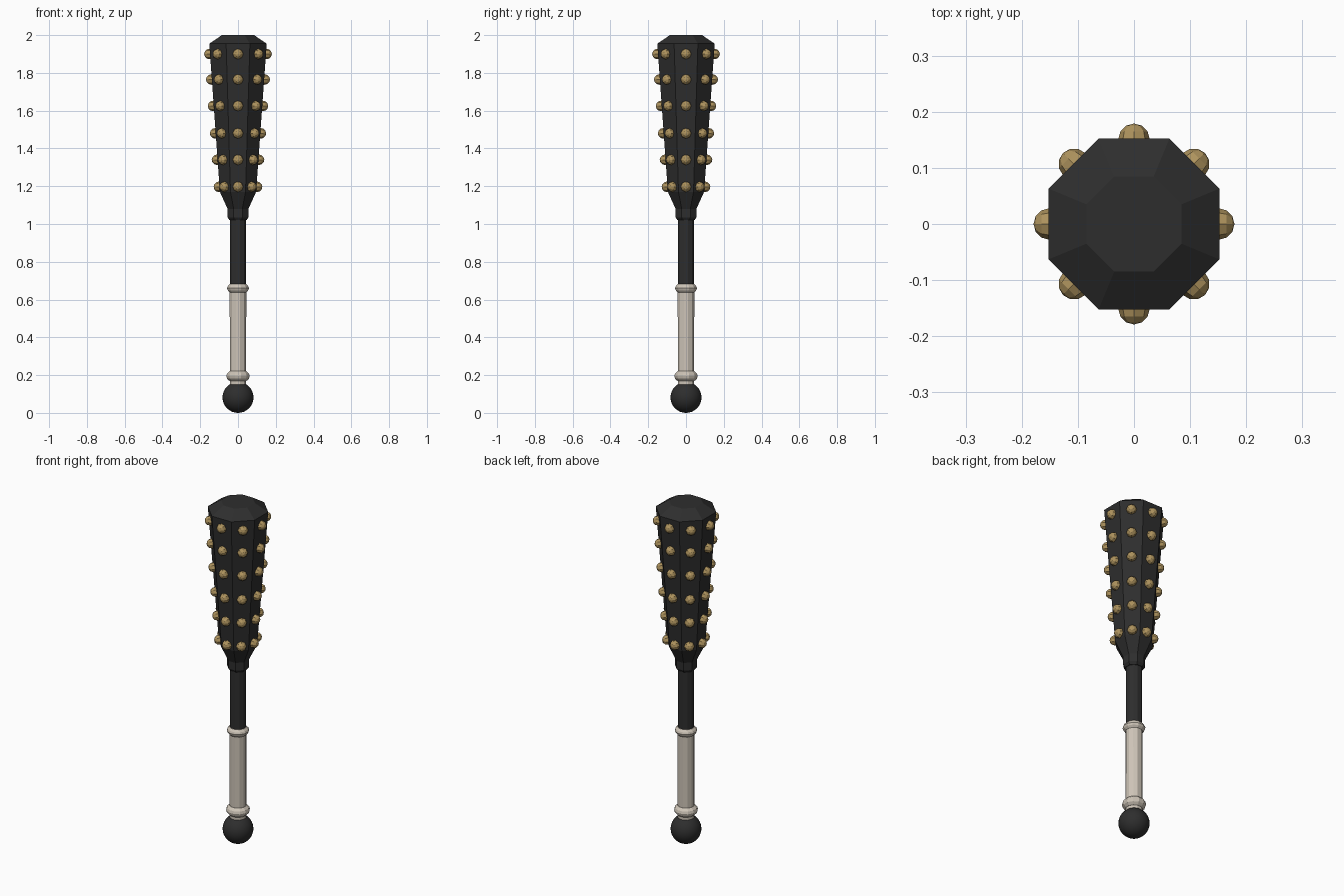
import bpy, bmesh, math
from mathutils import Matrix

if "Cube" in bpy.data.objects:
    bpy.data.objects.remove(bpy.data.objects["Cube"])


def material(name, rgb):
    m = bpy.data.materials.new(name)
    m.diffuse_color = (*rgb, 1)
    m.use_nodes = True
    m.node_tree.nodes["Principled BSDF"].inputs["Base Color"].default_value = m.diffuse_color
    return m


BLACK = material("black iron", (0.027, 0.027, 0.027))
GOLD = material("brass", (0.42, 0.29, 0.11))
BONE = material("pale wrap", (0.62, 0.56, 0.48))


def finish(bm, name, mat, smooth=None):
    mesh = bpy.data.meshes.new(name)
    bmesh.ops.recalc_face_normals(bm, faces=bm.faces)
    bm.to_mesh(mesh)
    bm.free()
    mesh.materials.append(mat)
    obj = bpy.data.objects.new(name, mesh)
    bpy.context.collection.objects.link(obj)
    if smooth:
        bpy.ops.object.select_all(action='DESELECT')
        obj.select_set(True)
        bpy.context.view_layer.objects.active = obj
        bpy.ops.object.shade_smooth_by_angle(angle=math.radians(smooth))
    return obj


def lathe(name, profile, sides, mat, smooth=None):
    """Turn (apothem, z) points into a closed prism with flats facing the axes."""
    bm = bmesh.new()
    k = 1 / math.cos(math.pi / sides)
    rings = [[bm.verts.new((r * k * math.cos(a), r * k * math.sin(a), z))
              for a in [(i + 0.5) * math.tau / sides for i in range(sides)]]
             for r, z in profile]
    for lo, hi in zip(rings, rings[1:]):
        for i in range(sides):
            j = (i + 1) % sides
            bm.faces.new((lo[i], lo[j], hi[j], hi[i]))
    bm.faces.new(rings[0][::-1])
    bm.faces.new(rings[-1])
    return finish(bm, name, mat, smooth)


# Octagonal tapered head with its collar
lathe("club_head", [(0.045, 1.02), (0.055, 1.035), (0.055, 1.08),
                    (0.096, 1.17), (0.152, 1.955), (0.085, 2.0)], 8, BLACK)

# Shaft, wrapped grip and grip rings
lathe("shaft", [(0.042, 0.66), (0.042, 1.04)], 12, BLACK)
lathe("grip", [(0.043, 0.15), (0.044, 0.68)], 12, BONE)
for name, z, r, h in (("lower_grip_ring", 0.195, 0.062, 0.027),
                      ("upper_grip_ring", 0.66, 0.058, 0.022)):
    lathe(name, [(0.044, z - h), (r - 0.004, z - h * 0.5), (r, z),
                 (r - 0.004, z + h * 0.5), (0.044, z + h)], 12, BONE)

# Round pommel
bm = bmesh.new()
bmesh.ops.create_uvsphere(bm, u_segments=32, v_segments=16, radius=0.082,
                          matrix=Matrix.Translation((0, 0, 0.082)))
finish(bm, "pommel", BLACK, 40)

# Six rows of faceted studs, one per flat of the head
bm = bmesh.new()
for z in (1.9, 1.765, 1.625, 1.48, 1.34, 1.197):
    r = 0.096 + (z - 1.17) * (0.152 - 0.096) / 0.785 + 0.003
    for i in range(8):
        place = (Matrix.Rotation(i * math.tau / 8, 4, 'Z')
                 @ Matrix.Translation((r, 0, z))
                 @ Matrix.Rotation(math.pi / 2, 4, 'Y'))
        bmesh.ops.create_uvsphere(bm, u_segments=8, v_segments=6,
                                  radius=0.028, matrix=place)
finish(bm, "studs", GOLD)
